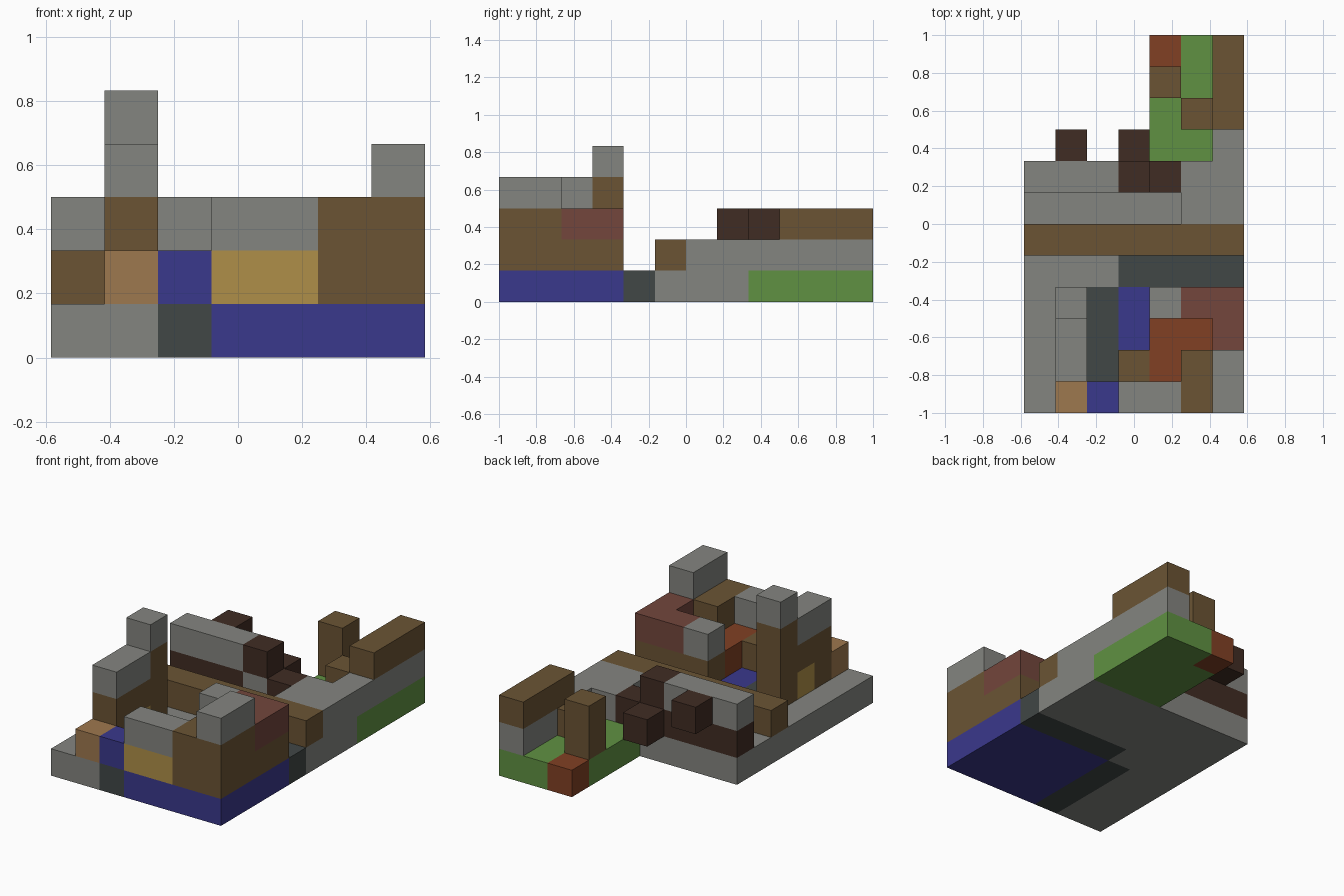
import bpy
import bmesh
from mathutils import Matrix, Vector

if "Cube" in bpy.data.objects:
    bpy.data.objects.remove(bpy.data.objects["Cube"], do_unlink=True)

CELL = 1 / 6
CENTRE = Vector((3.5, 6, 0))


def linear(channel):
    c = channel / 255
    return c / 12.92 if c <= 0.04045 else ((c + 0.055) / 1.055) ** 2.4


def material(name, r, g, b):
    colour = (linear(r), linear(g), linear(b), 1)
    mat = bpy.data.materials.new(name)
    mat.use_nodes = True
    mat.diffuse_color = colour
    shader = mat.node_tree.nodes["Principled BSDF"]
    shader.inputs["Base Color"].default_value = colour
    shader.inputs["Roughness"].default_value = 0.9
    return mat


stone = material("stone grey", 132, 133, 128)
slate = material("dark slate", 65, 71, 70)
wood = material("wood brown", 107, 84, 52)
bark = material("dark bark", 64, 44, 35)
water = material("water blue", 58, 56, 140)
gold = material("straw gold", 175, 143, 72)
tan = material("light tan", 158, 120, 78)
rust = material("rust orange", 129, 64, 36)
brick = material("brick red", 115, 70, 60)
grass = material("grass green", 96, 145, 66)


def block(name, mat, corner, size=(1, 1, 1)):
    """Add a box given in grid cells, counted from the front right bottom."""
    corner, size = Vector(corner), Vector(size)
    bm = bmesh.new()
    middle = (corner + size / 2 - CENTRE) * CELL
    bmesh.ops.create_cube(
        bm, size=1,
        matrix=Matrix.Translation(middle) @ Matrix.Diagonal((*(size * CELL), 1)))
    mesh = bpy.data.meshes.new(name)
    bm.to_mesh(mesh)
    bm.free()
    mesh.materials.append(mat)
    obj = bpy.data.objects.new(name, mesh)
    bpy.context.collection.objects.link(obj)
    return obj


# Ground layer
block("front_paving", stone, (0, 0, 0), (2, 4, 1))
block("cross_paving", stone, (0, 4, 0), (3, 1, 1))
block("middle_paving", stone, (0, 5, 0), (7, 3, 1))
block("slate_path", slate, (2, 0, 0), (1, 4, 1))
block("slate_cross_path", slate, (3, 4, 0), (4, 1, 1))
block("pool", water, (3, 0, 0), (4, 4, 1))
block("lawn", grass, (4, 8, 0), (3, 3, 1))
block("lawn_end", grass, (5, 11, 0), (2, 1, 1))
block("lawn_corner", rust, (4, 11, 0))

# Front right tower and gate
block("gate_post", tan, (1, 0, 1))
block("gate_water", water, (2, 0, 1))
block("tower_base", wood, (1, 1, 1))
block("tower_window", gold, (1, 2, 1))
block("tower_wall", wood, (1, 1, 2), (1, 2, 1))
block("tower_roof", stone, (1, 1, 3), (1, 2, 1))
block("tower_pillar", wood, (1, 3, 1), (1, 1, 3))
block("tower_top", stone, (1, 3, 4))

# Front left house
block("house_front_window", gold, (3, 0, 1), (2, 1, 1))
block("house_front_ledge", stone, (3, 0, 2), (2, 1, 1))
block("house_step", wood, (3, 1, 1))
block("house_floor", rust, (4, 1, 1), (1, 2, 1))
block("house_floor_side", rust, (5, 2, 1))
block("house_front_wall", wood, (5, 0, 1), (2, 2, 2))
block("house_side_wall", wood, (6, 2, 1))
block("house_back_wall", wood, (4, 3, 1), (3, 1, 1))
block("house_parapet", stone, (6, 0, 3), (1, 2, 1))
block("house_side_coping", brick, (6, 2, 2), (1, 2, 1))
block("house_back_coping", brick, (5, 3, 2))
block("house_back_cap", stone, (4, 3, 2))

# Middle beam and rear wall
block("cross_beam", wood, (0, 5, 1), (7, 1, 1))
block("rear_terrace", stone, (5, 6, 1), (2, 2, 1))
block("rear_wall_band", bark, (0, 7, 1), (3, 1, 1))
block("rear_wall_top", stone, (0, 7, 2), (3, 1, 1))
block("rear_wall_stone", stone, (3, 7, 1))
block("rear_wall_post", bark, (3, 7, 2))
block("rear_wall_end", bark, (4, 7, 1))
block("rear_knob_high", bark, (1, 8, 2))
block("rear_knob_low", bark, (3, 8, 1))

# Back garden
block("garden_wall", stone, (6, 8, 1), (1, 4, 1))
block("garden_wall_top", wood, (6, 9, 2), (1, 3, 1))
block("garden_step", wood, (5, 9, 1))
block("garden_post", wood, (4, 10, 1), (1, 1, 2))
